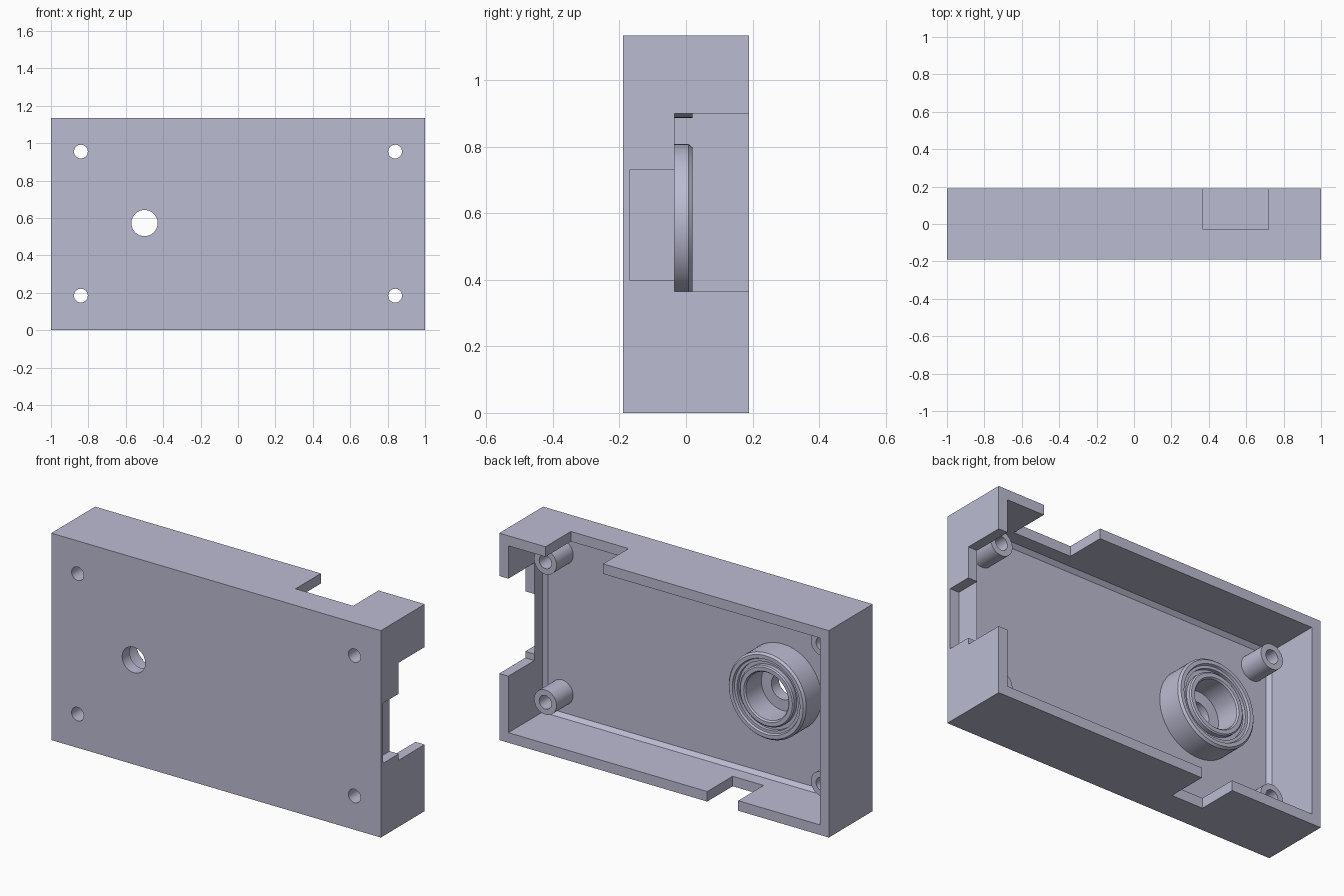
import bpy, bmesh, math
from mathutils import Matrix

if "Cube" in bpy.data.objects:
    bpy.data.objects.remove(bpy.data.objects["Cube"], do_unlink=True)

# Main dimensions
BACK, FRONT, HEIGHT = 0.19, -0.19, 1.135
WALL, FLOOR, CHAMFER = 0.055, -0.125, 0.02
BOSSES = {"left_lower": (0.84, 0.185), "left_upper": (0.84, 0.955),
          "right_lower": (-0.84, 0.185), "right_upper": (-0.84, 0.955)}
SEAT = (-0.5, 0.573)

grey = bpy.data.materials.new("lavender_grey")
grey.use_nodes = True
grey.diffuse_color = (0.5, 0.5, 0.65, 1)
grey.node_tree.nodes["Principled BSDF"].inputs["Base Color"].default_value = (0.5, 0.5, 0.65, 1)


def make_object(name, bm):
    bmesh.ops.recalc_face_normals(bm, faces=bm.faces)
    mesh = bpy.data.meshes.new(name)
    bm.to_mesh(mesh)
    bm.free()
    mesh.materials.append(grey)
    obj = bpy.data.objects.new(name, mesh)
    bpy.context.collection.objects.link(obj)
    return obj


def box(name, x, y, z):
    bm = bmesh.new()
    size = [b - a for a, b in (x, y, z)]
    centre = [(a + b) / 2 for a, b in (x, y, z)]
    bmesh.ops.create_cube(bm, size=1, matrix=Matrix.Translation(centre) @ Matrix.Diagonal((*size, 1)))
    return make_object(name, bm)


def lathe(name, centre, profile, steps=64):
    """Turn a closed (radius, y) profile around an axis along y."""
    bm = bmesh.new()
    rings = []
    for i in range(steps):
        a = 2 * math.pi * i / steps
        rings.append([bm.verts.new((centre[0] + r * math.cos(a), y, centre[1] + r * math.sin(a)))
                      for r, y in profile])
    n = len(profile)
    for i in range(steps):
        a, b = rings[i], rings[(i + 1) % steps]
        for j in range(n):
            k = (j + 1) % n
            bm.faces.new((a[j], a[k], b[k], b[j]))
    return make_object(name, bm)


def drill(name, centre, radius, steps=64):
    bm = bmesh.new()
    place = Matrix.Translation((centre[0], -0.15, centre[1])) @ Matrix.Rotation(math.pi / 2, 4, 'X')
    bmesh.ops.create_cone(bm, cap_ends=True, segments=steps, radius1=radius, radius2=radius,
                          depth=0.2, matrix=place)
    return make_object(name, bm)


def cavity():
    """Inside volume, chamfered where the walls meet the floor."""
    bm = bmesh.new()
    loops = []
    for y, inset in ((FLOOR, WALL + CHAMFER), (FLOOR + CHAMFER, WALL), (0.3, WALL)):
        x, z0, z1 = 1 - inset, inset, HEIGHT - inset
        loops.append([bm.verts.new(p) for p in ((-x, y, z0), (x, y, z0), (x, y, z1), (-x, y, z1))])
    for a, b in zip(loops, loops[1:]):
        for i in range(4):
            j = (i + 1) % 4
            bm.faces.new((a[i], a[j], b[j], b[i]))
    bm.faces.new(loops[0])
    bm.faces.new(loops[-1])
    return make_object("cavity_cutter", bm)


def cut(target, cutters):
    for c in cutters:
        c.hide_render = True
        mod = target.modifiers.new(c.name, 'BOOLEAN')
        mod.operation, mod.solver, mod.object = 'DIFFERENCE', 'EXACT', c
    graph = bpy.context.evaluated_depsgraph_get()
    mesh = bpy.data.meshes.new_from_object(target.evaluated_get(graph))
    target.modifiers.clear()
    target.data = mesh
    for c in cutters:
        bpy.data.objects.remove(c, do_unlink=True)


# Open-backed case with cable notches and through holes
case = box("case", (-1, 1), (FRONT, BACK), (0, HEIGHT))
cutters = [
    cavity(),
    box("top_notch", (0.37, 0.72), (-0.03, 0.3), (HEIGHT - 0.1, HEIGHT + 0.1)),
    box("bottom_notch", (-0.45, -0.262), (-0.03, 0.3), (-0.1, 0.1)),
    box("side_notch", (0.9, 1.1), (-0.035, 0.3), (0.365, 0.9)),
    box("side_deep_notch", (1 - WALL, 1.1), (-0.17, 0.1), (0.4, 0.73)),
    drill("seat_hole", SEAT, 0.07),
]
cutters += [drill(n + "_hole", c, 0.037, 32) for n, c in BOSSES.items()]
cut(case, cutters)

# Screw bosses in the four corners
parts = [case]
for n, c in BOSSES.items():
    parts.append(lathe(n + "_boss", c, [(0.037, FLOOR), (0.068, FLOOR), (0.068, 0.02), (0.037, 0.02)], 32))

# Round seat with a grooved rim around the large hole
parts.append(lathe("bearing_seat", SEAT, [
    (0.235, FLOOR), (0.235, 0.008), (0.225, 0.02), (0.205, 0.02), (0.2, 0.008), (0.185, 0.008),
    (0.185, -0.01), (0.165, -0.01), (0.165, 0.012), (0.158, 0.018), (0.137, 0.018),
    (0.13, 0.01), (0.13, FLOOR)]))

# Smooth round walls, keep edges crisp
bpy.ops.object.select_all(action='DESELECT')
for p in parts:
    p.select_set(True)
bpy.context.view_layer.objects.active = case
bpy.ops.object.shade_smooth_by_angle(angle=math.radians(25))
